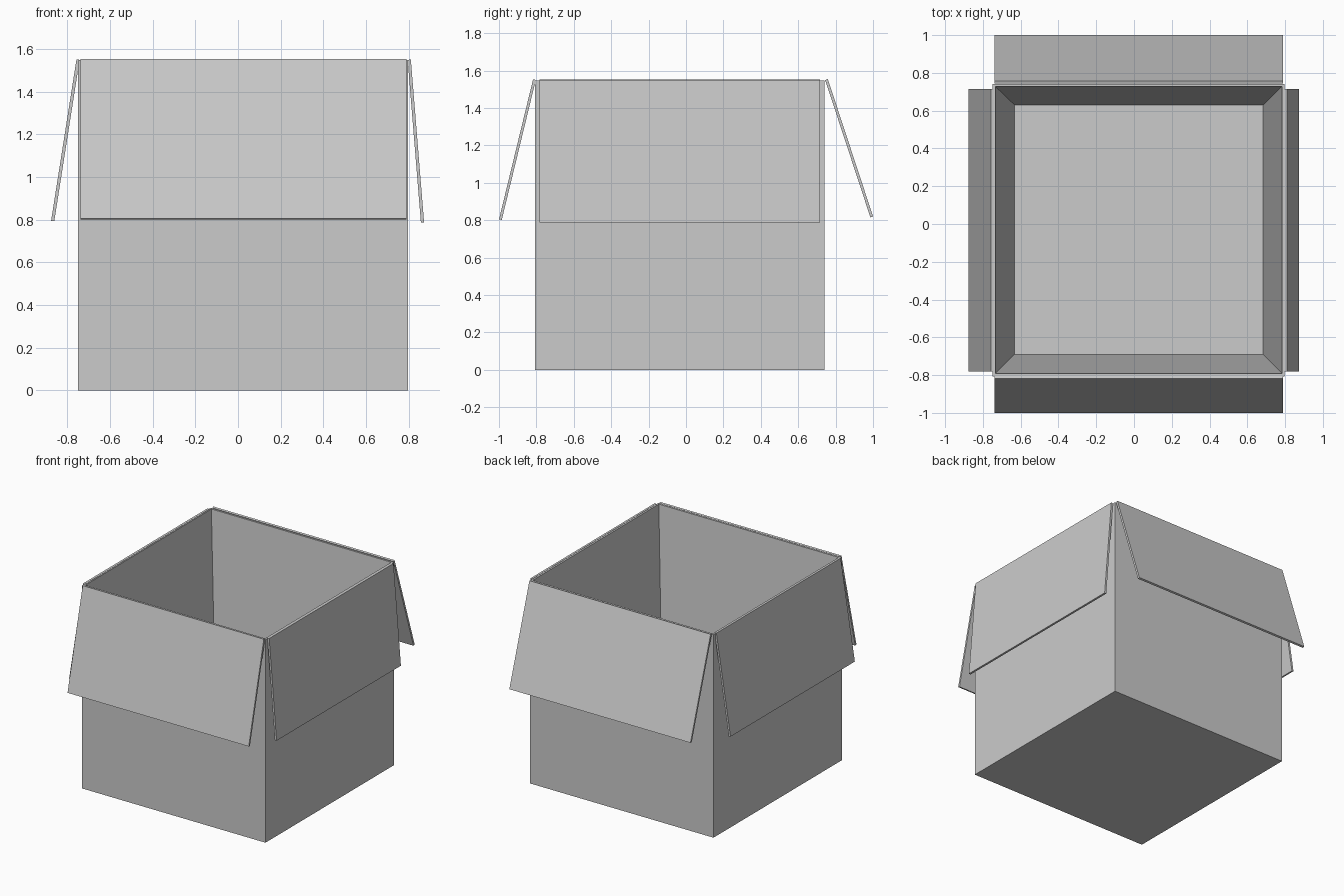
import bpy, bmesh
from mathutils import Vector

if "Cube" in bpy.data.objects:
    bpy.data.objects.remove(bpy.data.objects["Cube"])

X0, X1, Y0, Y1, TOP = -0.75, 0.797, -0.807, 0.74, 1.548
THICK = 0.015


def make_object(name, bm):
    bmesh.ops.recalc_face_normals(bm, faces=bm.faces)
    mesh = bpy.data.meshes.new(name)
    bm.to_mesh(mesh)
    bm.free()
    bpy.context.collection.objects.link(bpy.data.objects.new(name, mesh))


def ring(bm, x0, x1, y0, y1, z):
    return [bm.verts.new((x, y, z)) for x, y in ((x0, y0), (x1, y0), (x1, y1), (x0, y1))]


def bridge(bm, a, b):
    n = len(a)
    for i in range(n):
        bm.faces.new((a[i], a[(i + 1) % n], b[(i + 1) % n], b[i]))


# Open box: outer shell, narrow rim, inner walls tapering to the floor
bm = bmesh.new()
rings = [ring(bm, X0, X1, Y0, Y1, 0),
         ring(bm, X0, X1, Y0, Y1, TOP),
         ring(bm, X0 + 0.016, X1 - 0.014, Y0 + 0.016, Y1 - 0.012, TOP),
         ring(bm, -0.632, 0.684, -0.69, 0.63, 0.1)]
for a, b in zip(rings, rings[1:]):
    bridge(bm, a, b)
bm.faces.new(rings[0])
bm.faces.new(rings[-1])
make_object("box_body", bm)


# Folded-down flap: thin slab from the hinge line out to its lower edge
def flap(name, axis, hinge, low, low_z, span):
    p, q = Vector((hinge, 1.55)), Vector((low, low_z))
    d = (q - p).normalized()
    n = Vector((-d.y, d.x))
    if n.x * (low - hinge) < 0:
        n = -n
    n *= THICK
    bm = bmesh.new()
    ends = []
    for s in span:
        ends.append([bm.verts.new((c.x, s, c.y) if axis == "x" else (s, c.x, c.y))
                     for c in (p, q, q + n, p + n)])
    bridge(bm, *ends)
    for e in ends:
        bm.faces.new(e)
    make_object(name, bm)


flap("front_flap", "y", Y0 + 0.004, -0.985, 0.802, (-0.738, 0.79))
flap("back_flap", "y", Y1 + 0.004, 0.986, 0.815, (-0.738, 0.79))
flap("left_flap", "x", X0 + 0.007, -0.862, 0.793, (-0.782, 0.716))
flap("right_flap", "x", X1 - 0.001, 0.858, 0.787, (-0.782, 0.716))
